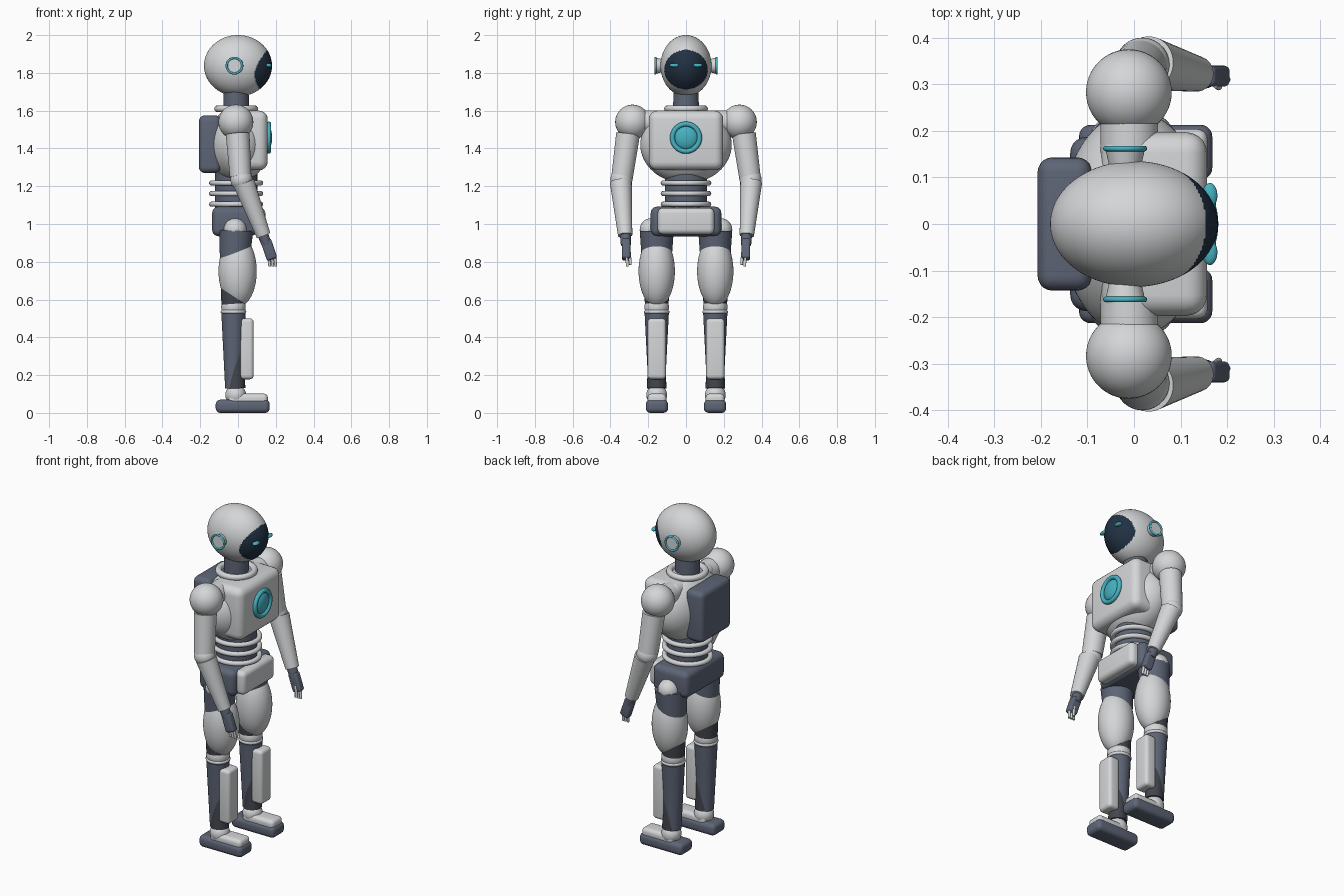
import bpy, bmesh, math
from mathutils import Vector, Matrix

old = bpy.data.objects.get("Cube")
if old:
    bpy.data.objects.remove(old, do_unlink=True)


def material(name, r, g, b):
    m = bpy.data.materials.new(name)
    m.use_nodes = True
    m.diffuse_color = (r, g, b, 1)
    m.node_tree.nodes["Principled BSDF"].inputs["Base Color"].default_value = (r, g, b, 1)
    return m


WHITE = material("shell white", 0.66, 0.67, 0.68)
SLATE = material("slate grey", 0.11, 0.13, 0.18)
CHARCOAL = material("joint charcoal", 0.055, 0.06, 0.075)
NAVY = material("visor navy", 0.015, 0.03, 0.055)
TEAL = material("glow teal", 0.06, 0.45, 0.54)


def finish(name, bm, mat, angle=40):
    mesh = bpy.data.meshes.new(name)
    bm.to_mesh(mesh)
    bm.free()
    obj = bpy.data.objects.new(name, mesh)
    bpy.context.collection.objects.link(obj)
    mesh.materials.append(mat)
    bpy.ops.object.select_all(action='DESELECT')
    obj.select_set(True)
    bpy.context.view_layer.objects.active = obj
    bpy.ops.object.shade_smooth_by_angle(angle=math.radians(angle))
    return obj


def ball(name, loc, radii, mat, seg=40):
    bm = bmesh.new()
    turn = Matrix.Rotation(math.pi / 2, 4, 'Y')  # poles along x
    bmesh.ops.create_uvsphere(bm, u_segments=seg, v_segments=seg * 2 // 3, radius=1, matrix=turn)
    if not isinstance(radii, tuple):
        radii = (radii,) * 3
    bmesh.ops.transform(bm, verts=bm.verts, matrix=Matrix.Translation(loc) @ Matrix.Diagonal((*radii, 1)))
    return finish(name, bm, mat)


def rod(name, start, end, r1, r2, mat):
    a, b = Vector(start), Vector(end)
    turn = (b - a).to_track_quat('Z', 'Y').to_matrix().to_4x4()
    bm = bmesh.new()
    bmesh.ops.create_cone(bm, cap_ends=True, segments=40, radius1=r1, radius2=r2,
                          depth=(b - a).length, matrix=Matrix.Translation((a + b) / 2) @ turn)
    return finish(name, bm, mat)


def box(name, low, high, bevel, mat, tilt=0):
    a, b = Vector(low), Vector(high)
    bm = bmesh.new()
    bmesh.ops.create_cube(bm, size=1, matrix=Matrix.Diagonal((*(b - a), 1)))
    bmesh.ops.bevel(bm, geom=bm.edges[:], offset=bevel, segments=5, profile=0.5, affect='EDGES')
    bmesh.ops.transform(bm, verts=bm.verts,
                        matrix=Matrix.Translation((a + b) / 2) @ Matrix.Rotation(tilt, 4, 'Y'))
    return finish(name, bm, mat)


def ring(name, loc, major, minor, mat, axis='Z', stretch=1):
    rot = {'X': (0, math.pi / 2, 0), 'Y': (math.pi / 2, 0, 0), 'Z': (0, 0, 0)}[axis]
    bpy.ops.mesh.primitive_torus_add(location=loc, rotation=rot, major_radius=major,
                                     minor_radius=minor, major_segments=48, minor_segments=14)
    obj = bpy.context.object
    obj.name = name
    obj.scale.x = stretch
    obj.data.materials.append(mat)
    bpy.ops.object.shade_smooth()
    return obj


# Head with visor faces
HEAD_Z = 1.838
head = ball("head", (0, 0, HEAD_Z), (0.18, 0.135, 0.162), WHITE, 128)
head.data.materials.append(NAVY)
for p in head.data.polygons:
    c = p.center
    if c.x > 0 and (c.y / 0.115) ** 2 + ((c.z - 1.817) / 0.104) ** 2 < 1:
        p.material_index = 1

# Neck and collar
rod("neck", (-0.01, 0, 1.55), (-0.01, 0, 1.74), 0.069, 0.066, SLATE)
ring("collar", (-0.01, 0, 1.61), 0.098, 0.018, WHITE)

# Torso
ball("ribcage", (0, 0, 1.42), (0.158, 0.242, 0.205), WHITE, 64)
box("chest_shell", (-0.07, -0.197, 1.285), (0.157, 0.197, 1.6), 0.045, WHITE)
box("backpack", (-0.207, -0.143, 1.27), (-0.09, 0.143, 1.575), 0.032, SLATE)
ring("chest_ring", (0.163, 0, 1.457), 0.072, 0.013, TEAL, 'X')
ball("chest_lens", (0.155, 0, 1.457), (0.026, 0.063, 0.063), TEAL)

# Waist and pelvis
rod("waist_core", (-0.01, 0, 1.04), (-0.01, 0, 1.28), 0.112, 0.112, SLATE)
for i in range(3):
    ring(f"waist_ring_{i + 1}", (-0.01, 0, 1.105 + i * 0.056), 0.12, 0.014, WHITE, stretch=1.07)
box("pelvis", (-0.137, -0.187, 0.935), (0.1, 0.187, 1.092), 0.035, SLATE)
box("pelvis_plate", (0.07, -0.15, 0.945), (0.145, 0.15, 1.085), 0.028, WHITE)

for side, s in (("left", 1), ("right", -1)):
    def at(x, y, z):
        return (x, s * y, z)

    def side_box(name, low, high, bevel, mat, tilt=0):
        ys = sorted((s * low[1], s * high[1]))
        box(f"{side}_{name}", (low[0], ys[0], low[2]), (high[0], ys[1], high[2]), bevel, mat, tilt)

    # Eye and ear
    ball(side + "_eye", at(0.163, 0.061, 1.84), (0.016, 0.027, 0.011), TEAL, 24)
    rod(side + "_ear", at(-0.019, 0.115, HEAD_Z), at(-0.019, 0.163, HEAD_Z), 0.032, 0.043, WHITE)
    ring(side + "_ear_ring", at(-0.019, 0.162, HEAD_Z), 0.041, 0.006, TEAL, 'Y')

    # Arm
    rod(side + "_shoulder_joint", at(-0.01, 0.15, 1.54), at(-0.01, 0.25, 1.54), 0.062, 0.062, WHITE)
    ball(side + "_shoulder", at(-0.011, 0.283, 1.54), 0.092, WHITE)
    rod(side + "_upper_arm", at(-0.002, 0.307, 1.475), at(0.014, 0.338, 1.25), 0.063, 0.057, WHITE)
    ball(side + "_elbow", at(0.018, 0.342, 1.235), 0.058, WHITE)
    rod(side + "_forearm", at(0.03, 0.345, 1.22), at(0.135, 0.322, 0.94), 0.058, 0.038, WHITE)
    rod(side + "_wrist", at(0.125, 0.322, 0.96), at(0.153, 0.318, 0.89), 0.029, 0.027, SLATE)
    side_box("hand", (0.135, 0.295, 0.81), (0.192, 0.34, 0.92), 0.012, SLATE, -0.33)
    for i in range(3):
        x = 0.162 + i * 0.016
        rod(f"{side}_finger_{i + 1}", at(x, 0.315, 0.83), at(x + 0.006, 0.31, 0.775), 0.008, 0.007, WHITE)
    rod(side + "_thumb", at(0.175, 0.3, 0.85), at(0.182, 0.294, 0.785), 0.008, 0.007, WHITE)

    # Thigh
    ball(side + "_hip", at(-0.015, 0.185, 0.97), 0.06, WHITE)
    rod(side + "_thigh_top", at(-0.01, 0.155, 0.965), at(-0.018, 0.155, 0.78), 0.09, 0.077, SLATE)
    rod(side + "_thigh_core", at(-0.018, 0.155, 0.78), at(-0.026, 0.155, 0.57), 0.077, 0.062, CHARCOAL)
    ball(side + "_thigh_shell", at(-0.002, 0.155, 0.75), (0.101, 0.096, 0.19), WHITE, 64)

    # Knee and shin
    ball(side + "_knee", at(-0.024, 0.155, 0.56), 0.065, WHITE)
    ring(side + "_knee_ring", at(-0.024, 0.155, 0.535), 0.058, 0.01, WHITE)
    rod(side + "_calf", at(-0.024, 0.155, 0.13), at(-0.024, 0.155, 0.525), 0.044, 0.064, SLATE)
    rod(side + "_shin_core", at(-0.012, 0.155, 0.13), at(-0.02, 0.155, 0.5), 0.051, 0.045, CHARCOAL)
    side_box("shin_plate", (0.01, 0.106, 0.178), (0.083, 0.204, 0.5), 0.02, WHITE)

    # Ankle and foot
    ball(side + "_ankle", at(-0.012, 0.155, 0.095), 0.055, WHITE)
    side_box("sole", (-0.118, 0.095, 0), (0.168, 0.213, 0.07), 0.025, SLATE)
    side_box("foot_top", (-0.05, 0.104, 0.04), (0.158, 0.204, 0.102), 0.022, WHITE)
